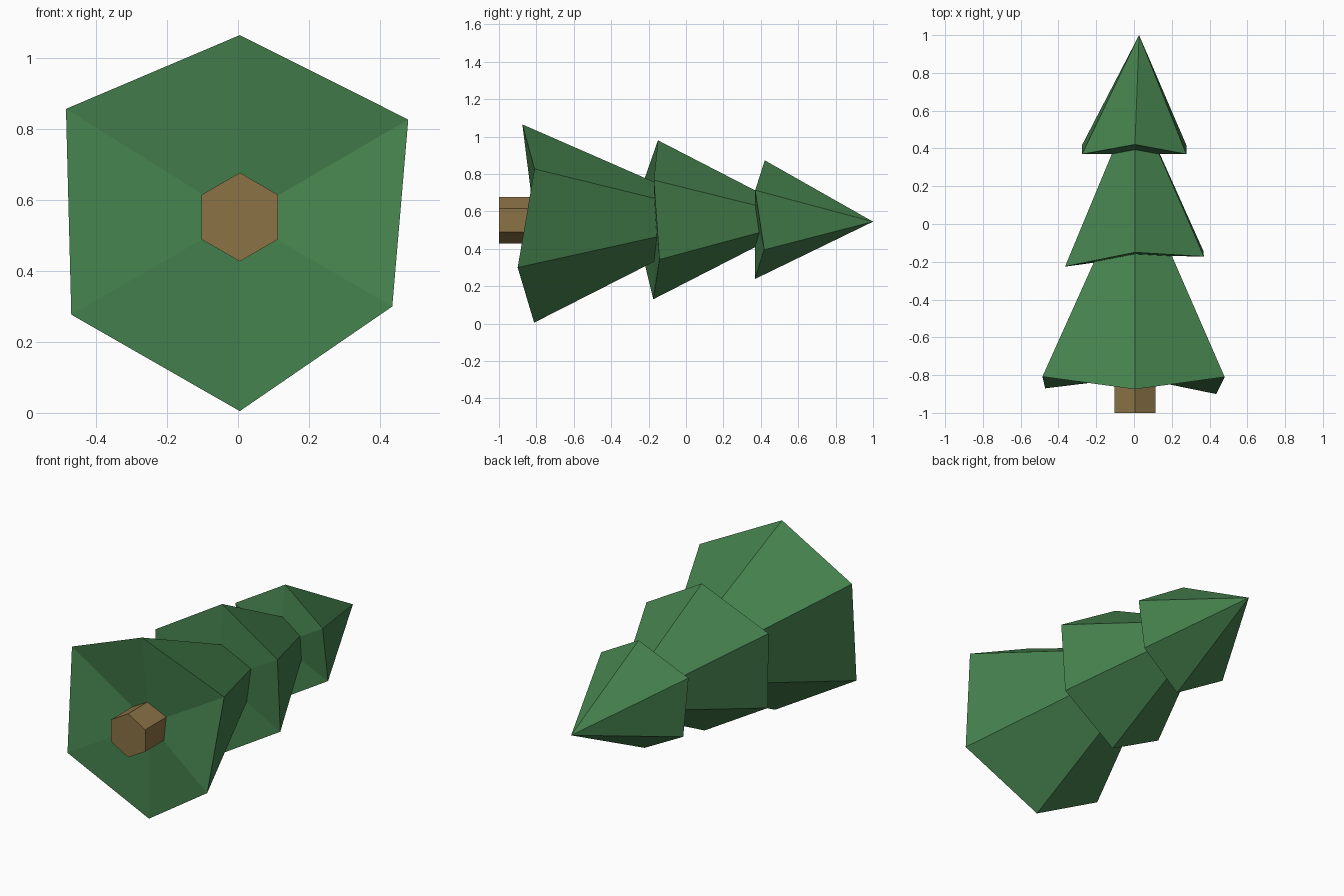
import bpy, bmesh, math

if "Cube" in bpy.data.objects:
    bpy.data.objects.remove(bpy.data.objects["Cube"])


def material(name, color):
    m = bpy.data.materials.new(name)
    m.diffuse_color = color
    m.use_nodes = True
    m.node_tree.nodes["Principled BSDF"].inputs["Base Color"].default_value = m.diffuse_color
    return m


green = material("needle_green", (0.06, 0.22, 0.075, 1))
brown = material("bark_brown", (0.26, 0.17, 0.06, 1))


def make_object(name, bm, mat):
    bmesh.ops.recalc_face_normals(bm, faces=bm.faces)
    mesh = bpy.data.meshes.new(name)
    bm.to_mesh(mesh)
    bm.free()
    mesh.materials.append(mat)
    obj = bpy.data.objects.new(name, mesh)
    bpy.context.collection.objects.link(obj)
    return obj


def tier(name, rim, apex, hub):
    """Six-sided cone with an uneven rim and a shallow faceted underside."""
    bm = bmesh.new()
    ring = [bm.verts.new(p) for p in rim]
    tip, under = bm.verts.new(apex), bm.verts.new(hub)
    for i, v in enumerate(ring):
        w = ring[(i + 1) % len(ring)]
        bm.faces.new((v, w, tip))
        bm.faces.new((w, v, under))
    return make_object(name, bm, green)


# Foliage tiers: rim runs top, upper right, lower right, bottom, lower left, upper left
tier("lower_branches",
     [(0.005, -0.875, 1.065), (0.48, -0.81, 0.827), (0.435, -0.90, 0.30),
      (0.005, -0.812, 0.005), (-0.47, -0.87, 0.277), (-0.485, -0.808, 0.857)],
     (0.005, 0.28, 0.56), (0.005, -0.81, 0.55))
tier("middle_branches",
     [(0.005, -0.15, 0.98), (0.37, -0.172, 0.767), (0.367, -0.142, 0.343),
      (0.005, -0.175, 0.13), (-0.36, -0.225, 0.337), (-0.365, -0.225, 0.765)],
     (0.005, 0.665, 0.56), (0.005, -0.167, 0.555))
tier("upper_branches",
     [(0.005, 0.421, 0.873), (0.277, 0.37, 0.713), (0.277, 0.418, 0.395),
      (0.005, 0.368, 0.238), (-0.275, 0.418, 0.395), (-0.275, 0.37, 0.713)],
     (0.027, 1.0, 0.545), (0.005, 0.37, 0.555))

# Trunk: six-sided prism along y
bm = bmesh.new()
ends = []
for y in (-1.0, -0.70):
    ends.append([bm.verts.new((0.005 + 0.125 * math.sin(a), y, 0.552 + 0.125 * math.cos(a)))
                 for a in (math.tau * i / 6 for i in range(6))])
    bm.faces.new(ends[-1])
for i in range(6):
    j = (i + 1) % 6
    bm.faces.new((ends[0][i], ends[0][j], ends[1][j], ends[1][i]))
make_object("trunk", bm, brown)
